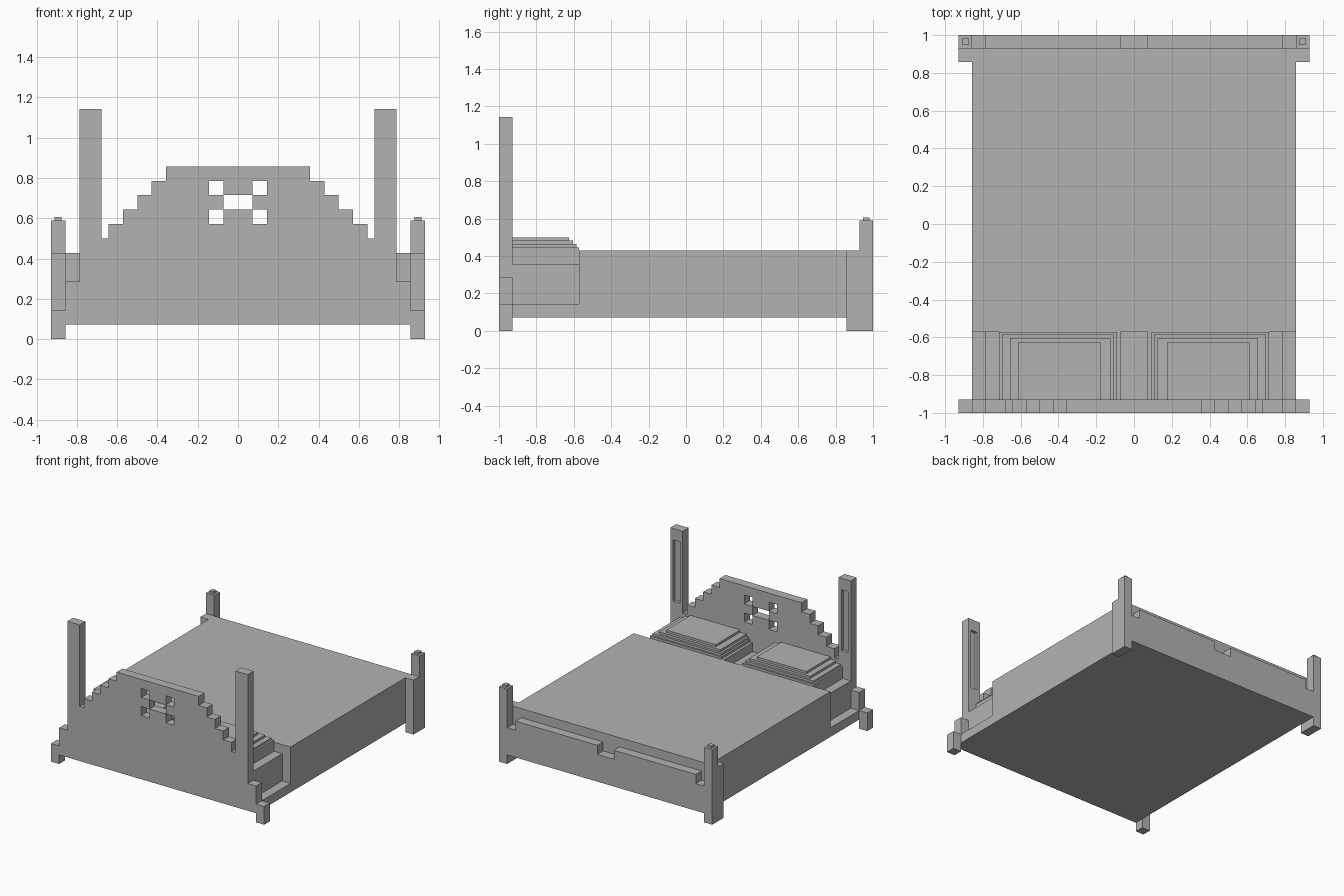
import bpy
import bmesh
from mathutils import Vector

if "Cube" in bpy.data.objects:
    bpy.data.objects.remove(bpy.data.objects["Cube"], do_unlink=True)

U = 1 / 14  # one block of the stepped design

grey = bpy.data.materials.new("plain_grey")
grey.use_nodes = True
tone = (0.45, 0.45, 0.45, 1)
grey.diffuse_color = tone
grey.node_tree.nodes["Principled BSDF"].inputs["Base Color"].default_value = tone


def finish(name, bm):
    """Scale from blocks to scene units and link the part."""
    bmesh.ops.recalc_face_normals(bm, faces=bm.faces)
    bmesh.ops.scale(bm, vec=(U, U, U), verts=bm.verts)
    mesh = bpy.data.meshes.new(name)
    bm.to_mesh(mesh)
    bm.free()
    mesh.materials.append(grey)
    obj = bpy.data.objects.new(name, mesh)
    bpy.context.collection.objects.link(obj)
    return obj


def add_box(bm, x, y, z):
    low, high = Vector((x[0], y[0], z[0])), Vector((x[1], y[1], z[1]))
    verts = bmesh.ops.create_cube(bm, size=1)["verts"]
    for v in verts:
        v.co = (low + high) / 2 + v.co * (high - low)


def box(name, x, y, z):
    bm = bmesh.new()
    add_box(bm, x, y, z)
    return finish(name, bm)


def span(side, a, b):
    """Mirror an x range to the chosen side."""
    return (a, b) if side > 0 else (-b, -a)


def stepped_panel(name, columns, y, holes=()):
    """Upright board made of mirrored columns, each (outer x, top z)."""
    bm = bmesh.new()
    inner = 0
    for outer, top in columns:
        for z in range(1, top):
            if (inner, z) in holes:
                continue
            for side in (1, -1):
                a, b = span(side, inner, outer)
                corners = ((a, z), (b, z), (b, z + 1), (a, z + 1))
                bm.faces.new([bm.verts.new((cx, y[0], cz)) for cx, cz in corners])
        inner = outer
    bmesh.ops.remove_doubles(bm, verts=bm.verts, dist=0.01)
    grown = bmesh.ops.extrude_face_region(bm, geom=bm.faces[:])["geom"]
    moved = [g for g in grown if isinstance(g, bmesh.types.BMVert)]
    bmesh.ops.translate(bm, verts=moved, vec=(0, y[1] - y[0], 0))
    return finish(name, bm)


def grooved_post(name, x, y, z, groove_z):
    """Tall post with a narrow slot sunk into its inner face."""
    bm = bmesh.new()
    add_box(bm, x, y, z)
    bm.normal_update()
    face = max(bm.faces, key=lambda f: f.normal.y)
    bmesh.ops.inset_individual(bm, faces=[face], thickness=0.47)
    for v in face.verts:
        v.co.z = groove_z[0] if v.co.z < sum(z) / 2 else groove_z[1]
    bm.normal_update()
    floor = bmesh.ops.extrude_discrete_faces(bm, faces=[face])["faces"][0]
    bmesh.ops.translate(bm, verts=floor.verts[:], vec=(0, -0.35, 0))
    return finish(name, bm)


# Bed base, mattress and cover
box("bed_base", (-12, 12), (-13, 13), (1, 2))
box("mattress", (-11, 11), (-13, -8), (2, 5))
box("cover", (-12, 12), (-8, 13), (2, 6))

# Headboard with steps and pierced pattern
head_columns = [(1, 12), (2, 12), (5, 12), (6, 11), (7, 10), (8, 9),
                (9, 8), (9.5, 7), (11, 7), (12, 4)]
stepped_panel("headboard", head_columns, (-14, -13), {(0, 9), (1, 8), (1, 10)})

# Footboard with low notches
stepped_panel("footboard", [(1, 4), (11, 5), (12, 4)], (13, 14))

# Pillow layers: inner x, outer x, end y, top z
layers = [(1, 10, -8, 6), (1.3, 10, -8, 6.25), (1.5, 9.8, -8.2, 6.5),
          (1.75, 9.2, -8.45, 6.75), (2.5, 8.55, -8.75, 7)]

for side, word in ((1, "left"), (-1, "right")):
    # Posts and feet
    outer = span(side, 12, 13)
    grooved_post(f"{word}_head_post", span(side, 9.5, 11), (-14, -13), (7, 16), (8, 14.75))
    box(f"{word}_head_foot", outer, (-14, -13), (0, 2))
    box(f"{word}_foot_leg", outer, (12, 14), (0, 6))
    box(f"{word}_foot_post", outer, (13, 14), (6, 8.25))
    box(f"{word}_post_cap", span(side, 12.25, 12.75), (13.25, 13.75), (8.25, 8.5))

    # Stacked pillow
    bm = bmesh.new()
    bottom = 5
    for a, b, end, top in layers:
        add_box(bm, span(side, a, b), (-13, end), (bottom, top))
        bottom = top
    finish(f"{word}_pillow", bm)
